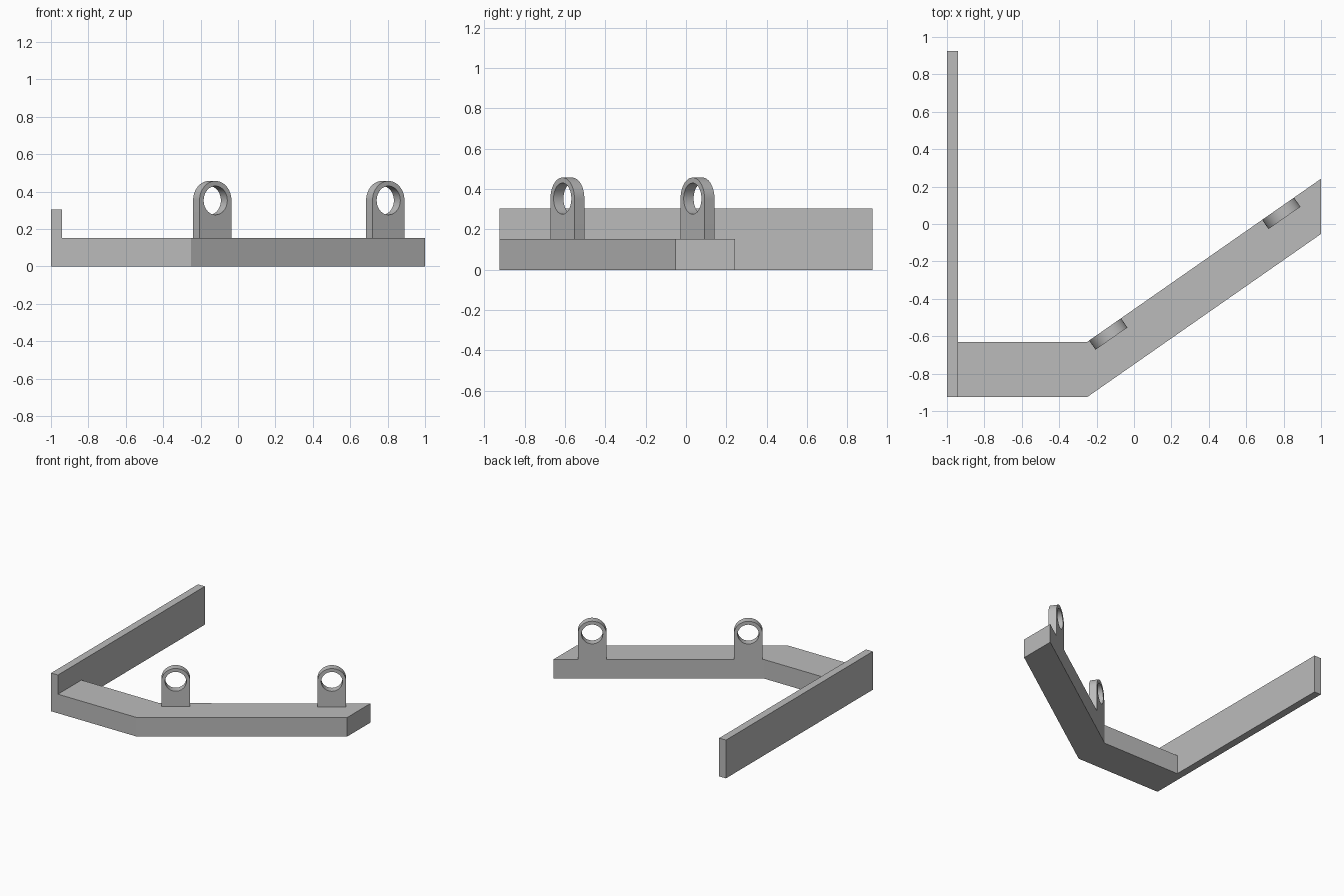
import bpy, bmesh, math
from mathutils import Matrix, Vector

cube = bpy.data.objects.get("Cube")
if cube:
    bpy.data.objects.remove(cube, do_unlink=True)

grey = bpy.data.materials.new("plain grey")
grey.use_nodes = True
grey.diffuse_color = (0.5, 0.5, 0.5, 1)
grey.node_tree.nodes["Principled BSDF"].inputs["Base Color"].default_value = (0.5, 0.5, 0.5, 1)


def prism(name, outline, depth, matrix=None):
    """Extrude a flat outline along local z, then place it."""
    bm = bmesh.new()
    face = bm.faces.new([bm.verts.new((x, y, 0)) for x, y in outline])
    top = bmesh.ops.extrude_face_region(bm, geom=[face])["geom"]
    bmesh.ops.translate(bm, vec=(0, 0, depth),
                        verts=[v for v in top if isinstance(v, bmesh.types.BMVert)])
    bmesh.ops.recalc_face_normals(bm, faces=bm.faces)
    mesh = bpy.data.meshes.new(name)
    bm.to_mesh(mesh)
    bm.free()
    mesh.materials.append(grey)
    obj = bpy.data.objects.new(name, mesh)
    bpy.context.collection.objects.link(obj)
    if matrix:
        obj.matrix_world = matrix
    return obj


def arc(radius, start, end, steps):
    angles = [start + (end - start) * i / steps for i in range(steps + 1)]
    return [(radius * math.cos(a), radius * math.sin(a)) for a in angles]


# Upright side wall
WALL_X, FRONT, BACK = -0.94, -0.925, -0.63
prism("side_wall", [(-1, FRONT), (WALL_X, FRONT), (WALL_X, -FRONT), (-1, -FRONT)], 0.305)

# Bent base arm
BEND, RISE, HEIGHT = -0.25, 0.872, 0.152
prism("base_arm", [(WALL_X, FRONT), (BEND, FRONT), (1, FRONT + RISE),
                   (1, BACK + RISE), (BEND, BACK), (WALL_X, BACK)], HEIGHT)

# Ring lugs, flush with the rear edge of the slanted arm
along = Vector((1 - BEND, RISE, 0)).normalized()
inward = Vector((along.y, -along.x, 0))
RADIUS, HOLE, THICK, CENTRE = 0.104, 0.077, 0.06, 0.353
profile = [(-RADIUS, HEIGHT - CENTRE), (RADIUS, HEIGHT - CENTRE)] + arc(RADIUS, 0, math.pi, 32)
for name, x in (("inner_lug", -0.24), ("outer_lug", 0.685)):
    corner = Vector((x, BACK + (x - BEND) * RISE / (1 - BEND), CENTRE))
    place = Matrix.Translation(corner + along * RADIUS) @ Matrix(
        (along, (0, 0, 1), inward)).transposed().to_4x4()
    lug = prism(name, profile, THICK, place)
    cutter = prism(name + "_cutter", arc(HOLE, 0, math.tau, 48)[:-1], THICK * 2,
                   place @ Matrix.Translation((0, 0, -THICK / 2)))
    cutter.hide_render = True
    cutter.hide_set(True)
    hole = lug.modifiers.new("hole", "BOOLEAN")
    hole.object = cutter
    hole.operation = "DIFFERENCE"
    hole.solver = "EXACT"
    bpy.ops.object.select_all(action="DESELECT")
    lug.select_set(True)
    bpy.context.view_layer.objects.active = lug
    bpy.ops.object.modifier_apply(modifier=hole.name)
    bpy.data.objects.remove(cutter, do_unlink=True)
    bpy.ops.object.shade_smooth_by_angle(angle=math.radians(30))
